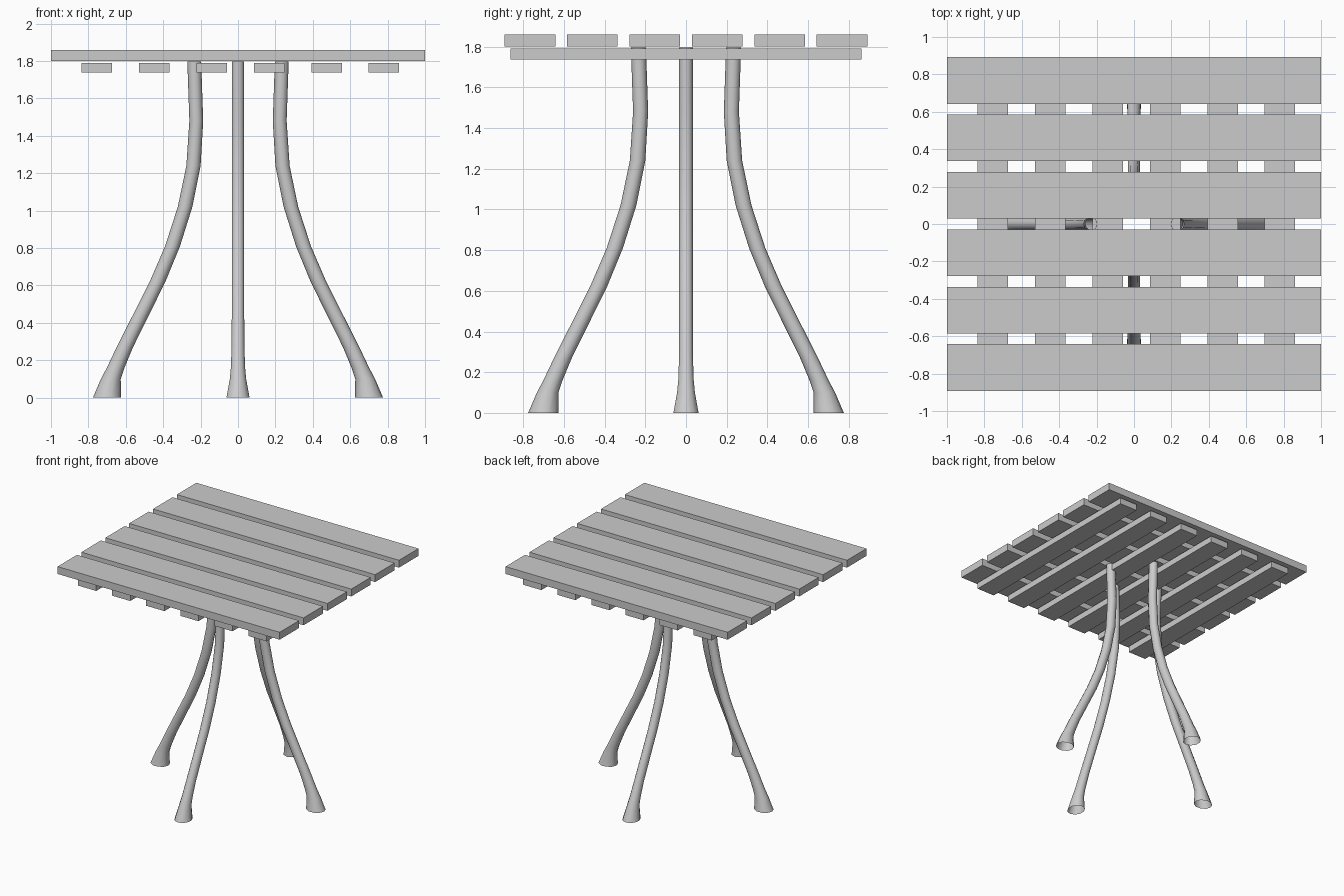
import bpy, bmesh
from math import cos, sin, pi

cube = bpy.data.objects.get("Cube")
if cube:
    bpy.data.objects.remove(cube, do_unlink=True)

# One plain grey for the whole table
grey = bpy.data.materials.new("light_grey")
grey.use_nodes = True
colour = (0.6, 0.6, 0.6, 1)
grey.diffuse_color = colour
grey.node_tree.nodes["Principled BSDF"].inputs["Base Color"].default_value = colour


def add_object(name, bm):
    mesh = bpy.data.meshes.new(name)
    bm.to_mesh(mesh)
    bm.free()
    mesh.materials.append(grey)
    obj = bpy.data.objects.new(name, mesh)
    bpy.context.collection.objects.link(obj)
    return obj


def add_board(name, centre, size):
    bm = bmesh.new()
    bmesh.ops.create_cube(bm, size=1)
    for v in bm.verts:
        v.co = [c + p * s for c, p, s in zip(centre, v.co, size)]
    return add_object(name, bm)


# Table top: six long slats over six narrower cross battens
PITCH = 0.307
for i in range(6):
    offset = (i - 2.5) * PITCH
    add_board(f"top_slat_{i + 1}", (0, offset, 1.83), (2, 0.25, 0.06))
    add_board(f"cross_batten_{i + 1}", (offset + 0.013, 0, 1.764), (0.163, 1.726, 0.052))

# Leg path: distance from centre, height, radial half-width, side half-width
LEG = [
    (0.701, 0.0, 0.075, 0.065),
    (0.68, 0.1, 0.053, 0.046),
    (0.654, 0.16, 0.047, 0.04),
    (0.605, 0.27, 0.044, 0.036),
    (0.52, 0.44, 0.043, 0.035),
    (0.43, 0.62, 0.042, 0.035),
    (0.35, 0.81, 0.040, 0.035),
    (0.283, 1.02, 0.039, 0.035),
    (0.238, 1.24, 0.038, 0.035),
    (0.223, 1.48, 0.037, 0.035),
    (0.234, 1.797, 0.037, 0.035),
]
SIDES = 10


def add_leg(name, turn):
    bm = bmesh.new()
    rings = []
    for dist, z, radial, side in LEG:
        ring = []
        for k in range(SIDES):
            a = 2 * pi * k / SIDES
            u, w = dist + radial * cos(a), side * sin(a)
            ring.append(bm.verts.new((u * cos(turn) - w * sin(turn),
                                      u * sin(turn) + w * cos(turn), z)))
        rings.append(ring)
    # Open tube skinned between neighbouring rings
    for low, high in zip(rings, rings[1:]):
        for k in range(SIDES):
            n = (k + 1) % SIDES
            face = bm.faces.new((low[k], low[n], high[n], high[k]))
            face.smooth = True
    return add_object(name, bm)


# Four splayed legs around the middle
for i, label in enumerate(("left_leg", "back_leg", "right_leg", "front_leg")):
    add_leg(label, i * pi / 2)
